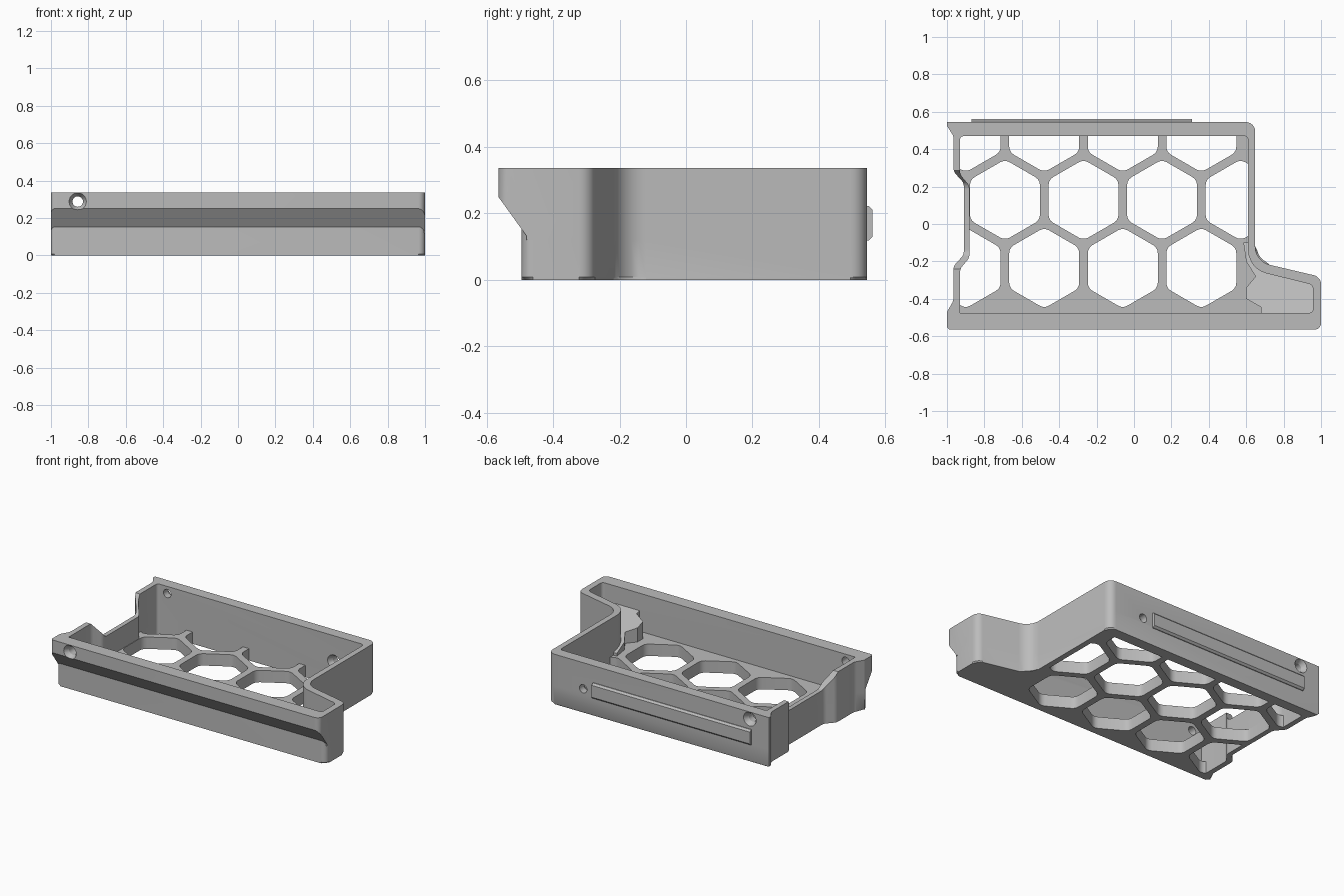
import bpy, bmesh, math
from mathutils import Vector, Matrix

if "Cube" in bpy.data.objects:
    bpy.data.objects.remove(bpy.data.objects["Cube"])

grey = bpy.data.materials.new("plain_grey")
grey.use_nodes = True
grey.diffuse_color = (0.5, 0.5, 0.5, 1)
grey.node_tree.nodes["Principled BSDF"].inputs["Base Color"].default_value = (0.5, 0.5, 0.5, 1)

TOP, FLOOR = 0.336, 0.08


def rounded(corners, steps=6):
    """Turn (x, y, radius) corners into an outline with filleted corners."""
    out = []
    for i, (x, y, r) in enumerate(corners):
        p = Vector((x, y))
        if not r:
            out.append(p)
            continue
        a = (Vector(corners[i - 1][:2]) - p).normalized()
        b = (Vector(corners[(i + 1) % len(corners)][:2]) - p).normalized()
        half = a.angle(b) / 2
        centre = p + (a + b).normalized() * (r / math.sin(half))
        reach = r / math.tan(half)
        s, e = p + a * reach - centre, p + b * reach - centre
        turn = s.angle_signed(e)
        out += [centre + Matrix.Rotation(-turn * k / steps, 2) @ s for k in range(steps + 1)]
    return out


def add_object(name, bm):
    bmesh.ops.recalc_face_normals(bm, faces=bm.faces)
    mesh = bpy.data.meshes.new(name)
    bm.to_mesh(mesh)
    bm.free()
    mesh.materials.append(grey)
    obj = bpy.data.objects.new(name, mesh)
    bpy.context.collection.objects.link(obj)
    return obj


def extrude(bm, pts, lo, hi, along_x=False):
    """Extrude an outline along z, or a (y, z) profile along x."""
    place = (lambda p, h: (h, p[0], p[1])) if along_x else (lambda p, h: (p[0], p[1], h))
    a = [bm.verts.new(place(p, lo)) for p in pts]
    b = [bm.verts.new(place(p, hi)) for p in pts]
    base = bm.faces.new(a)
    bm.faces.new(b)
    for i in range(len(a)):
        bm.faces.new((a[i - 1], a[i], b[i], b[i - 1]))
    return base, b


def prism(name, pts, lo, hi, along_x=False, chamfer=0):
    bm = bmesh.new()
    base, _ = extrude(bm, pts, lo, hi, along_x)
    if chamfer:
        bmesh.ops.bevel(bm, geom=list(base.edges), offset=chamfer, segments=1, affect='EDGES')
    return add_object(name, bm)


def combine(target, other, operation):
    mod = target.modifiers.new("combine", 'BOOLEAN')
    mod.operation, mod.object, mod.solver = operation, other, 'EXACT'
    bpy.context.view_layer.objects.active = target
    bpy.ops.object.modifier_apply(modifier=mod.name)
    bpy.data.objects.remove(other)


def outer(front):
    return rounded([
        (-1, .545, 0), (-1, .525, 0), (-.965, .47, .05), (-.965, .28, .05), (-.91, .22, .05),
        (-.91, -.165, .05), (-.965, -.225, .05), (-.965, -.41, .06), (-1, -.47, 0),
        (-1, front, .02), (1, front, .035), (1, -.283, .05), (.648, -.2, .1), (.648, .545, .05)])


inner = rounded([
    (-.93, .47, .02), (-.93, .265, .05), (-.88, .205, .05), (-.88, -.18, .05), (-.93, -.24, .05),
    (-.93, -.475, 0), (.957, -.475, .02), (.957, -.325, .03), (.61, -.24, .13), (.61, .47, .02)])

# Solid body with an overhanging front lip
tray = prism("tray", outer(-.495), 0, TOP, chamfer=.008)
lip = prism("lip", outer(-.565), .12, TOP)
under = prism("lip_cutter", [(-.7, .05), (-.7, .25), (-.565, .25), (-.48, .132), (-.48, .05)], -1.2, 1.2, True)
combine(lip, under, 'DIFFERENCE')
combine(tray, lip, 'UNION')

# Hollow interior
combine(tray, prism("cavity_cutter", inner, FLOOR, 1), 'DIFFERENCE')

# Honeycomb openings in the floor, kept inside the walls
bm = bmesh.new()
pitch, radius = .42, .216
for row, first, count in ((0, -.9, 4), (1, -.69, 4), (2, -.9, 4)):
    for n in range(count):
        cx, cy = first + n * pitch, -.235 + row * pitch * math.sqrt(3) / 2
        ring = [math.radians(30 + 60 * k) for k in range(6)]
        extrude(bm, rounded([(cx + radius * math.cos(t), cy + radius * math.sin(t), .05)
                             for t in ring], 3), -.1, .12)
honeycomb = add_object("honeycomb_cutter", bm)
combine(honeycomb, prism("honeycomb_limit", inner, -.2, .2), 'INTERSECT')
combine(tray, honeycomb, 'DIFFERENCE')

# Dip in the top of the left side wall
dip = rounded([(.29, .5, 0), (.285, TOP, 0), (.21, .23, .05), (-.16, .23, .05), (-.24, TOP, 0), (-.245, .5, 0)])
combine(tray, prism("dip_cutter", dip, -1.1, -.8, True), 'DIFFERENCE')

# Sloping ledge inside the side pocket
bm = bmesh.new()
ledge_outline = [(.6, -.34), (.6, -.4), (.68, -.445), (.68, -.485), (.97, -.485), (.97, -.315),
                 (.72, -.245), (.655, -.2), (.63, -.1), (.585, -.1), (.6, -.2), (.65, -.28)]
_, upper = extrude(bm, ledge_outline, .04, .2)
for v in upper:
    v.co.z = .22 + (v.co.y + .48) * -.32
combine(tray, add_object("pocket_ledge", bm), 'UNION')


# Countersunk screw holes through the front and back walls
def hole(x, z, y_outside, depth, direction):
    for r1, r2, length in ((.028, .028, depth), (.047, .026, .035)):
        bm = bmesh.new()
        turn = Matrix.Rotation(math.radians(-90 * direction), 4, 'X')
        start = .02 if r1 == r2 else .001
        mid = y_outside + direction * (length / 2 - start)
        bmesh.ops.create_cone(bm, cap_ends=True, segments=24, radius1=r1, radius2=r2, depth=length,
                              matrix=Matrix.Translation((x, mid, z)) @ turn)
        combine(tray, add_object("hole_cutter", bm), 'DIFFERENCE')


hole(-.857, .288, -.565, .14, 1)
hole(-.857, .288, .545, .14, -1)
hole(.385, .16, .47, .14, 1)

# Raised strip on the back wall
strip = prism("back_strip", [(.54, .118), (.55, .118), (.562, .13), (.562, .21), (.55, .222), (.54, .222)],
              -.87, .31, True)

for obj in (tray, strip):
    bpy.ops.object.select_all(action='DESELECT')
    obj.select_set(True)
    bpy.context.view_layer.objects.active = obj
    bpy.ops.object.shade_smooth_by_angle(angle=math.radians(30))
